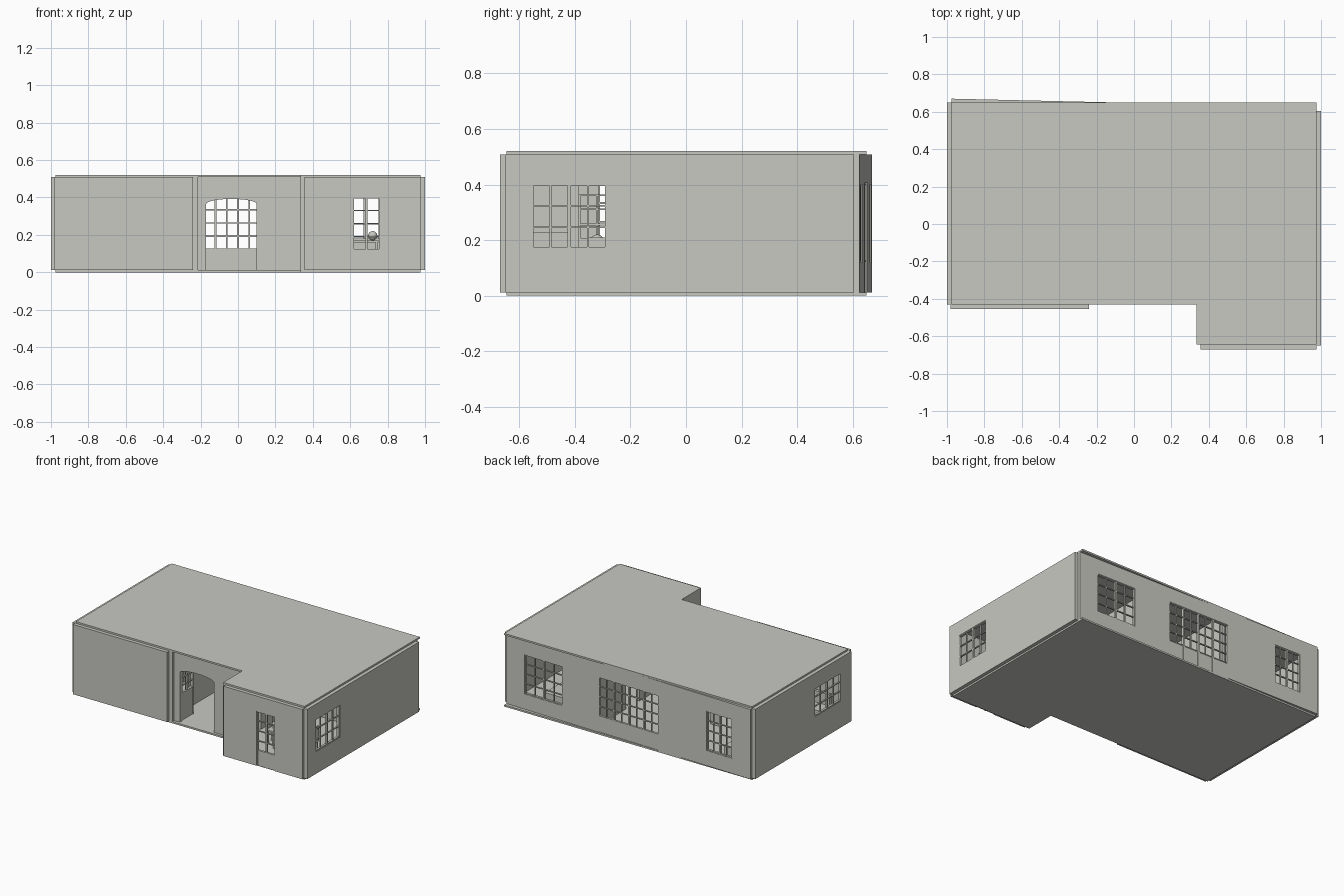
import bpy, bmesh, math
from mathutils import Matrix, Vector

old = bpy.data.objects.get("Cube")
if old:
    bpy.data.objects.remove(old)

stone = bpy.data.materials.new("pale grey plaster")
stone.use_nodes = True
stone.diffuse_color = (0.58, 0.58, 0.54, 1)
stone.node_tree.nodes["Principled BSDF"].inputs["Base Color"].default_value = (0.58, 0.58, 0.54, 1)

FLOOR, CEIL, TOP = 0.012, 0.508, 0.52
THICK = 0.025


def finish(name, bm, matrix=None):
    bmesh.ops.recalc_face_normals(bm, faces=bm.faces[:])
    mesh = bpy.data.meshes.new(name)
    bm.to_mesh(mesh)
    bm.free()
    mesh.materials.append(stone)
    obj = bpy.data.objects.new(name, mesh)
    if matrix:
        obj.matrix_world = matrix
    bpy.context.collection.objects.link(obj)
    return obj


def add_box(bm, x0, x1, y0, y1, z0, z1):
    m = Matrix.Translation(((x0 + x1) / 2, (y0 + y1) / 2, (z0 + z1) / 2))
    m = m @ Matrix.Diagonal((x1 - x0, y1 - y0, z1 - z0, 1))
    bmesh.ops.create_cube(bm, size=1, matrix=m)


def boxes(name, *specs):
    bm = bmesh.new()
    for s in specs:
        add_box(bm, *s)
    return finish(name, bm)


def prism(name, points, direction, matrix=None):
    bm = bmesh.new()
    face = bm.faces.new([bm.verts.new(p) for p in points])
    out = bmesh.ops.extrude_face_region(bm, geom=[face])
    verts = [v for v in out["geom"] if isinstance(v, bmesh.types.BMVert)]
    bmesh.ops.translate(bm, verts=verts, vec=direction)
    return finish(name, bm, matrix)


def wall(name, start, end, holes=(), thick=THICK):
    """Upright wall with its outer face on start-end, thickened to the left."""
    run = Vector(end) - Vector(start)
    us = sorted({0, run.length, *[h[0] for h in holes], *[h[1] for h in holes]})
    zs = sorted({FLOOR, CEIL, *[h[2] for h in holes], *[h[3] for h in holes]})
    bm = bmesh.new()
    for u0, u1 in zip(us, us[1:]):
        for z0, z1 in zip(zs, zs[1:]):
            u, z = (u0 + u1) / 2, (z0 + z1) / 2
            if not any(h[0] < u < h[1] and h[2] < z < h[3] for h in holes):
                bm.faces.new([bm.verts.new(p) for p in
                              ((u0, 0, z0), (u1, 0, z0), (u1, 0, z1), (u0, 0, z1))])
    bmesh.ops.remove_doubles(bm, verts=bm.verts[:], dist=1e-5)
    out = bmesh.ops.extrude_face_region(bm, geom=bm.faces[:])
    verts = [v for v in out["geom"] if isinstance(v, bmesh.types.BMVert)]
    bmesh.ops.translate(bm, verts=verts, vec=(0, thick, 0))
    bmesh.ops.dissolve_limit(bm, angle_limit=0.01, verts=bm.verts[:], edges=bm.edges[:])
    matrix = Matrix.Translation((*start, 0)) @ Matrix.Rotation(math.atan2(run.y, run.x), 4, "Z")
    finish(name, bm, matrix)
    return matrix


def glazing(name, matrix, u0, u1, z0, z1, sashes, rows, panel=0, cols=2):
    """Barred sashes side by side, with solid kick panels when panel > 0."""
    bm = bmesh.new()
    width, bar, rail = (u1 - u0) / sashes, 0.003, 0.006
    glass = z0 + panel
    for s in range(sashes):
        a, b = u0 + s * width, u0 + (s + 1) * width
        for u in (a, b - rail):
            add_box(bm, u, u + rail, 0.003, 0.019, z0, z1)
        for z in (glass, z1 - rail):
            add_box(bm, a + rail, b - rail, 0.003, 0.019, z, z + rail)
        for c in range(1, cols):
            u = a + width * c / cols
            add_box(bm, u - bar, u + bar, 0.006, 0.016, glass + rail, z1 - rail)
        for r in range(1, rows):
            z = glass + (z1 - glass) * r / rows
            add_box(bm, a + rail, b - rail, 0.006, 0.016, z - bar, z + bar)
        if panel:
            add_box(bm, a + rail, b - rail, 0.006, 0.016, z0, glass)
    finish(name, bm, matrix)


# Floor and roof slabs share one stepped outline
outline = [(-0.975, -0.43), (0.335, -0.43), (0.335, -0.645),
           (0.975, -0.645), (0.975, 0.65), (-0.975, 0.65)]
for name, z, h in (("floor_slab", 0, FLOOR), ("roof_slab", CEIL, TOP - CEIL)):
    prism(name, [(x, y, z) for x, y in outline], (0, 0, h))

# Front walls and the return beside the porch
wall("front_left_wall", (-0.98, -0.455), (-0.24, -0.455))
boxes("porch_return", (-0.24, -0.215, -0.43, -0.385, FLOOR, CEIL))
entry = wall("entry_wall", (-0.215, -0.41), (0.335, -0.41),
             [(0.045, 0.315, FLOOR, 0.395)])

# Shallow arch under the entry lintel
arch = [(0.045, 0, 0.396), (0.045, 0, 0.365)]
arch += [(0.18 - 0.135 * math.cos(math.pi * i / 12), 0,
          0.365 + 0.027 * math.sin(math.pi * i / 12)) for i in range(1, 12)]
arch += [(0.315, 0, 0.365), (0.315, 0, 0.396)]
prism("entry_arch", arch, (0, THICK, 0), entry)

# Glazed entry doors standing open inwards
for name, x in (("entry_door_right", -0.17), ("entry_door_left", 0.12)):
    swing = Matrix.Translation((x, -0.385, 0)) @ Matrix.Rotation(math.pi / 2, 4, "Z")
    glazing(name, swing, 0, 0.13, FLOOR, 0.365, 1, 3, panel=0.19)

# Projecting bay with a narrow pair of doors
boxes("bay_side_wall", (0.335, 0.36, -0.645, -0.385, FLOOR, CEIL))
bay = wall("bay_front_wall", (0.355, -0.67), (0.975, -0.67), [(0.26, 0.405, FLOOR, 0.40)])
glazing("bay_doors", bay, 0.26, 0.405, FLOOR, 0.40, 2, 4, panel=0.105, cols=1)

# Side walls with windows
side = wall("left_side_wall", (1, -0.65), (1, 0.605), [(0.095, 0.365, 0.17, 0.40)])
glazing("left_side_window", side, 0.095, 0.365, 0.17, 0.40, 2, 3)
side = wall("right_side_wall", (-1, 0.65), (-1, -0.43), [(0.67, 0.965, 0.20, 0.40)])
glazing("right_side_window", side, 0.67, 0.965, 0.20, 0.40, 2, 3)

# Back wall, slightly skewed, with garden doors and two windows
openings = [(0.145, 0.45, 0.12, 0.40), (0.735, 1.215, FLOOR, 0.405), (1.60, 1.805, 0.12, 0.40)]
back = wall("back_wall", (0.975, 0.625), (-0.975, 0.67), openings)
glazing("back_window_left", back, *openings[0], 2, 4)
glazing("garden_doors", back, *openings[1], 4, 4, panel=0.11)
glazing("back_window_right", back, *openings[2], 2, 4, cols=2)

# Room partitions with doorways
wall("hall_partition_left", (0.32, -0.2), (0.32, 0.58), [(0.3, 0.45, FLOOR, 0.4)])
wall("hall_partition_right", (-0.25, -0.2), (-0.25, 0.58), [(0.3, 0.45, FLOOR, 0.4)])
wall("rear_partition", (-0.95, 0.1), (-0.28, 0.1), [(0.45, 0.6, FLOOR, 0.4)])


# Furniture glimpsed through the openings
def table(name, x, y, w, d, h):
    legs = [(x + i * (w / 2 - 0.01) - 0.006, x + i * (w / 2 - 0.01) + 0.006,
             y + j * (d / 2 - 0.01) - 0.006, y + j * (d / 2 - 0.01) + 0.006, FLOOR, h)
            for i in (-1, 1) for j in (-1, 1)]
    boxes(name, (x - w / 2, x + w / 2, y - d / 2, y + d / 2, h - 0.012, h), *legs)


def chair(name, x, y, back_side):
    table(name + "_seat", x, y, 0.07, 0.07, 0.11)
    edge = x + back_side * 0.032
    boxes(name + "_back", (edge - 0.004, edge + 0.004, y - 0.035, y + 0.035, 0.11, 0.21))


table("dining_table", 0.65, -0.32, 0.2, 0.16, 0.17)
chair("dining_chair_left", 0.8, -0.32, 1)
chair("dining_chair_right", 0.5, -0.32, -1)
boxes("sideboard", (0.38, 0.46, -0.56, -0.42, FLOOR, 0.23))
boxes("tall_cupboard", (0.37, 0.43, -0.62, -0.57, FLOOR, 0.28))
boxes("left_bed", (0.5, 0.76, 0.2, 0.5, FLOOR, 0.1), (0.5, 0.76, 0.18, 0.2, FLOOR, 0.18))
boxes("right_bed", (-0.9, -0.65, 0.2, 0.5, FLOOR, 0.1), (-0.9, -0.65, 0.18, 0.2, FLOOR, 0.18))
boxes("sofa", (-0.85, -0.5, -0.4, -0.3, FLOOR, 0.09), (-0.85, -0.5, -0.42, -0.4, FLOOR, 0.17))

# Round table vase
bm = bmesh.new()
bmesh.ops.create_uvsphere(bm, u_segments=16, v_segments=10, radius=0.025,
                          matrix=Matrix.Translation((0.72, -0.32, 0.195)))
for f in bm.faces:
    f.smooth = True
finish("vase", bm)
